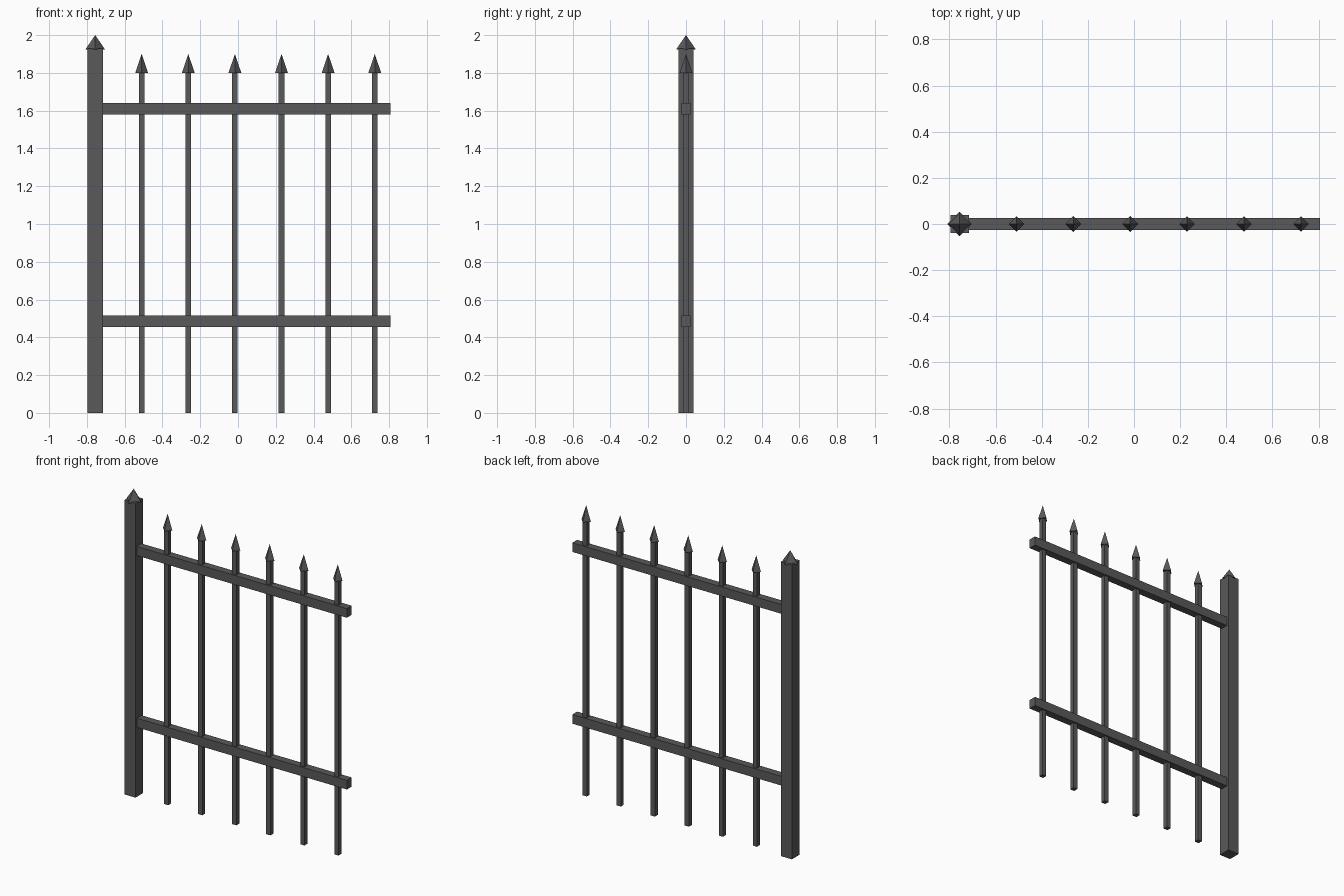
import bpy, bmesh
from mathutils import Matrix

if "Cube" in bpy.data.objects:
    bpy.data.objects.remove(bpy.data.objects["Cube"])

iron = bpy.data.materials.new("dark_iron")
iron.diffuse_color = (0.1, 0.1, 0.105, 1)
iron.use_nodes = True
iron.node_tree.nodes["Principled BSDF"].inputs["Base Color"].default_value = iron.diffuse_color


def finish(name, bm, loc):
    mesh = bpy.data.meshes.new(name)
    bm.to_mesh(mesh)
    bm.free()
    mesh.materials.append(iron)
    ob = bpy.data.objects.new(name, mesh)
    ob.location = loc
    bpy.context.collection.objects.link(ob)
    return ob


def box(name, x0, x1, depth, z0, z1):
    bm = bmesh.new()
    bmesh.ops.create_cube(bm, size=1, matrix=Matrix.Diagonal((x1 - x0, depth, z1 - z0, 1)))
    return finish(name, bm, ((x0 + x1) / 2, 0, (z0 + z1) / 2))


def spike(name, x, radius, z0, z1):
    # four-sided point with its corners on the x and y axes
    bm = bmesh.new()
    bmesh.ops.create_cone(bm, cap_ends=True, segments=4, radius1=radius,
                          radius2=0, depth=z1 - z0)
    bmesh.ops.remove_doubles(bm, verts=bm.verts, dist=1e-5)
    return finish(name, bm, (x, 0, (z0 + z1) / 2))


POST_X = -0.756

# end post with pointed cap
box("post", POST_X - 0.04, POST_X + 0.04, 0.08, 0, 1.93)
spike("post_cap", POST_X, 0.053, 1.923, 2.0)

# horizontal rails, running into the post
for name, z in (("lower_rail", 0.485), ("upper_rail", 1.611)):
    box(name, POST_X, 0.807, 0.05, z - 0.03, z + 0.03)

# vertical bars with spear tips
for i in range(6):
    x = -0.51 + i * 0.2468
    box(f"bar_{i + 1}", x - 0.015, x + 0.015, 0.03, 0, 1.8)
    spike(f"spear_tip_{i + 1}", x, 0.034, 1.8, 1.9)
